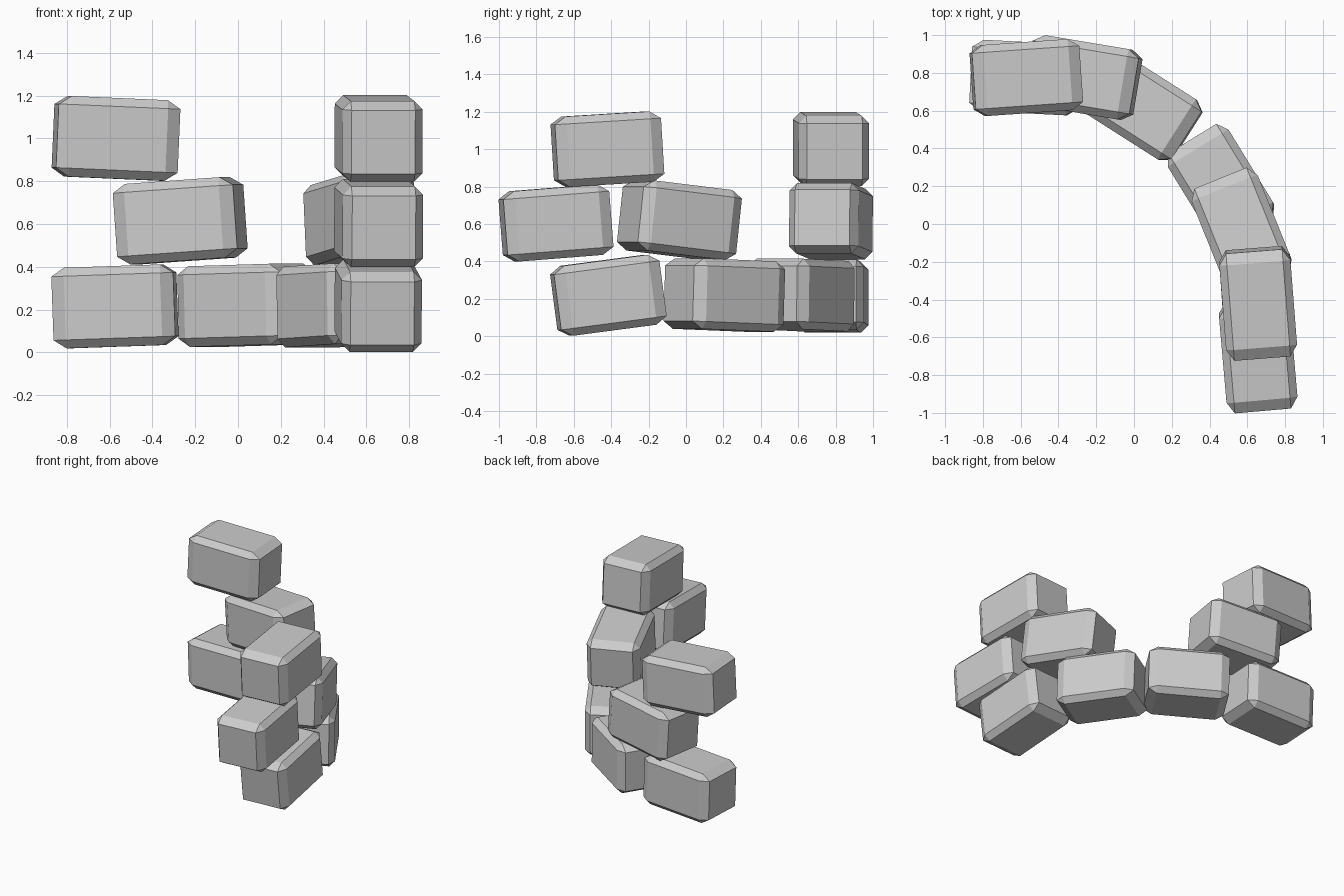
import bpy
import bmesh
from math import radians

if "Cube" in bpy.data.objects:
    bpy.data.objects.remove(bpy.data.objects["Cube"])

SIZE = (0.57, 0.377, 0.377)   # length, depth, height of every stone
CHAMFER = 0.105               # relative to a unit cube, so it stretches with length


def stone_mesh():
    """One chamfered stone block, shared by the whole wall."""
    mesh = bpy.data.meshes.new("stone_block")
    bm = bmesh.new()
    bmesh.ops.create_cube(bm, size=1)
    bmesh.ops.bevel(bm, geom=bm.edges[:], offset=CHAMFER, segments=1,
                    profile=0.5, affect='EDGES')
    bmesh.ops.scale(bm, vec=SIZE, verts=bm.verts[:])
    bm.to_mesh(mesh)
    bm.free()
    return mesh


def place(name, mesh, centre, yaw, tilt):
    """Yaw follows the curve of the wall, tilt lifts the leading end."""
    ob = bpy.data.objects.new(name, mesh)
    ob.location = centre
    ob.rotation_euler = (0, radians(-tilt), radians(yaw))
    bpy.context.collection.objects.link(ob)


# Each course runs along the arc from back left to front right
courses = {
    "bottom_stone": [
        ((-0.575, 0.775, 0.215), -3, 2),
        ((0.04, 0.62, 0.22), -32.5, 1.5),
        ((0.46, 0.205, 0.22), -58.5, 2),
        ((0.655, -0.415, 0.219), -86, -7.5),
    ],
    "middle_stone": [
        ((-0.27, 0.775, 0.615), -9.5, 4),
        ((0.57, -0.035, 0.62), -68, 6.5),
        ((0.657, -0.695, 0.605), -85, -4.5),
    ],
    "top_stone": [
        ((-0.57, 0.775, 1.0), 4, -2.5),
        ((0.657, -0.42, 1.0), -85.5, -3.5),
    ],
}

block = stone_mesh()
for course, stones in courses.items():
    for i, (centre, yaw, tilt) in enumerate(stones, 1):
        place(f"{course}_{i}", block, centre, yaw, tilt)
